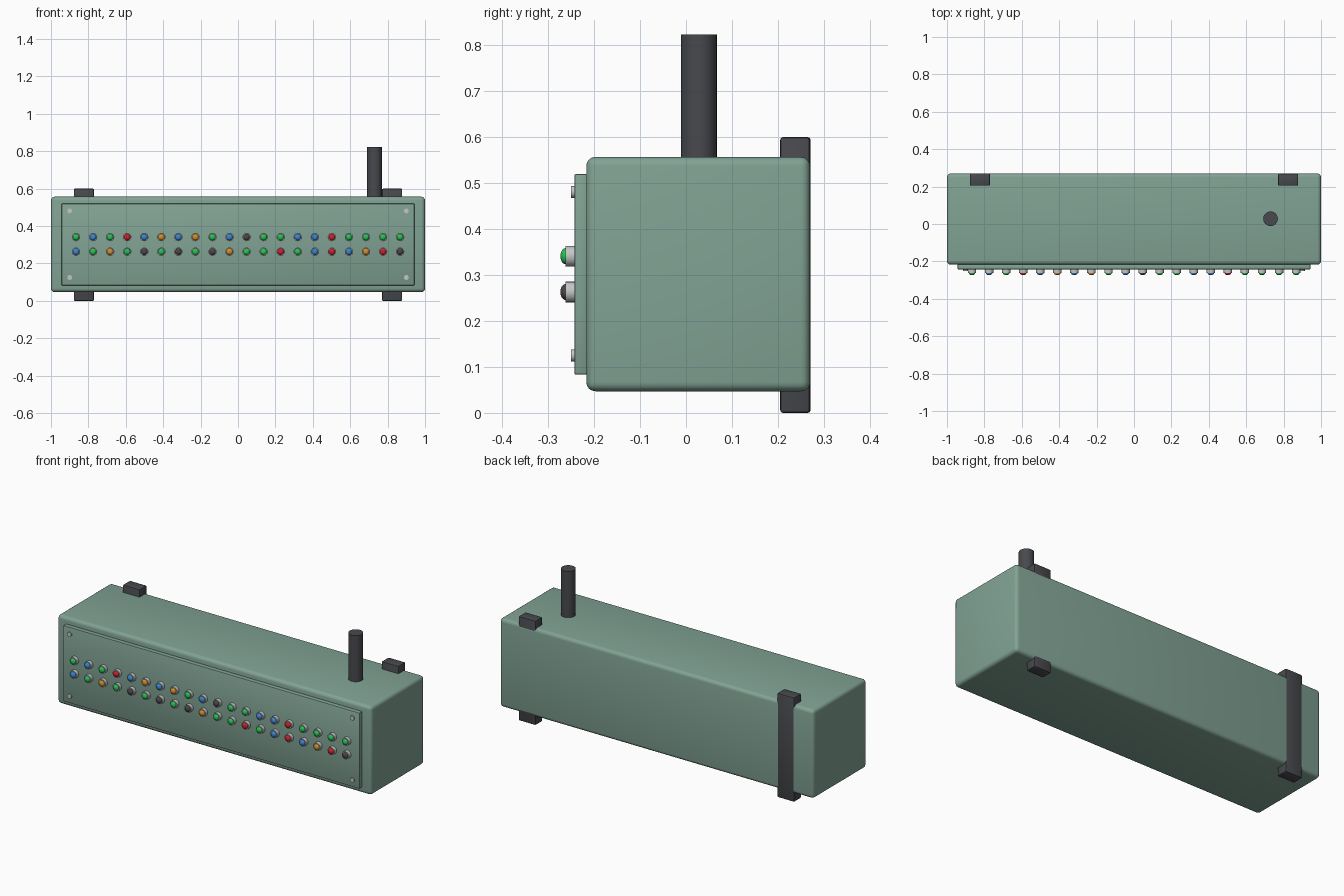
import bpy, bmesh, math
from mathutils import Matrix, Vector

cube = bpy.data.objects.get("Cube")
if cube:
    bpy.data.objects.remove(cube, do_unlink=True)


def material(name, rgb):
    m = bpy.data.materials.new(name)
    m.use_nodes = True
    m.diffuse_color = (*rgb, 1)
    bsdf = next(n for n in m.node_tree.nodes if n.type == 'BSDF_PRINCIPLED')
    bsdf.inputs["Base Color"].default_value = (*rgb, 1)
    return m


casing = material("sage_green", (0.22, 0.365, 0.295))
rubber = material("charcoal", (0.065, 0.067, 0.075))
metal = material("light_metal", (0.56, 0.57, 0.57))
lamps = {
    "G": material("lamp_green", (0.02, 0.55, 0.09)),
    "B": material("lamp_blue", (0.04, 0.24, 0.66)),
    "O": material("lamp_orange", (0.66, 0.27, 0.02)),
    "R": material("lamp_red", (0.62, 0.015, 0.025)),
    "D": material("lamp_off", (0.07, 0.06, 0.075)),
}


def finish(bm, name, mat):
    mesh = bpy.data.meshes.new(name)
    bm.to_mesh(mesh)
    bm.free()
    mesh.materials.append(mat)
    mesh.shade_smooth()
    mesh.set_sharp_from_angle(angle=math.radians(35))
    return mesh


def place(name, mesh, loc=(0, 0, 0)):
    ob = bpy.data.objects.new(name, mesh)
    ob.location = loc
    bpy.context.collection.objects.link(ob)
    return ob


def box(name, low, high, bevel, segments, mat):
    low, high = Vector(low), Vector(high)
    bm = bmesh.new()
    bmesh.ops.create_cube(bm, size=1)
    bmesh.ops.scale(bm, vec=high - low, verts=bm.verts)
    bmesh.ops.bevel(bm, geom=bm.edges[:], offset=bevel, segments=segments,
                    profile=0.5, affect='EDGES')
    return place(name, finish(bm, name, mat), (low + high) / 2)


def cylinder(name, radius, depth, mat, sides=24, forward=False):
    bm = bmesh.new()
    bmesh.ops.create_cone(bm, cap_ends=True, segments=sides,
                          radius1=radius, radius2=radius, depth=depth)
    if forward:
        bm.transform(Matrix.Rotation(math.pi / 2, 4, 'X'))
    return finish(bm, name, mat)


# Casing and raised front panel
box("casing", (-1, -0.217, 0.047), (1, 0.27, 0.557), 0.02, 4, casing)
box("front_panel", (-0.943, -0.243, 0.083), (0.943, -0.215, 0.52), 0.004, 2, casing)

# Mounting bars on the back, standing proud above and below
for name, x, back in (("left_bar", 0.824, 0.269), ("right_bar", -0.824, 0.271)):
    box(name, (x - 0.054, 0.205, 0), (x + 0.054, back, 0.6), 0.006, 2, rubber)

# Antenna post
place("antenna", cylinder("antenna", 0.039, 0.28, rubber, 32), (0.73, 0.028, 0.683))

# Panel screws
screw = cylinder("screw", 0.013, 0.009, metal, 16, True)
for x in (-0.9, 0.9):
    for z in (0.125, 0.481):
        place("screw", screw, (x, -0.2455, z))

# Lamp parts: metal collar and coloured dome
collar = cylinder("lamp_collar", 0.0225, 0.021, metal, 20, True)
domes = {}
for key, mat in lamps.items():
    bm = bmesh.new()
    bmesh.ops.create_uvsphere(bm, u_segments=16, v_segments=10, radius=0.0175)
    bmesh.ops.scale(bm, vec=(1, 1, 0.65), verts=bm.verts)
    bm.transform(Matrix.Rotation(math.pi / 2, 4, 'X'))
    domes[key] = finish(bm, "lamp_dome", mat)

# Two rows of lamps
rows = ((0.341, "GBGRBOBOGBDGGBBRGGGG"), (0.263, "BGOGDGDGDOGGRGBRBORD"))
for z, pattern in rows:
    for i, key in enumerate(pattern):
        x = -0.866 + i * 0.0912
        place("lamp_collar", collar, (x, -0.2515, z))
        place("lamp_dome", domes[key], (x, -0.262, z))
